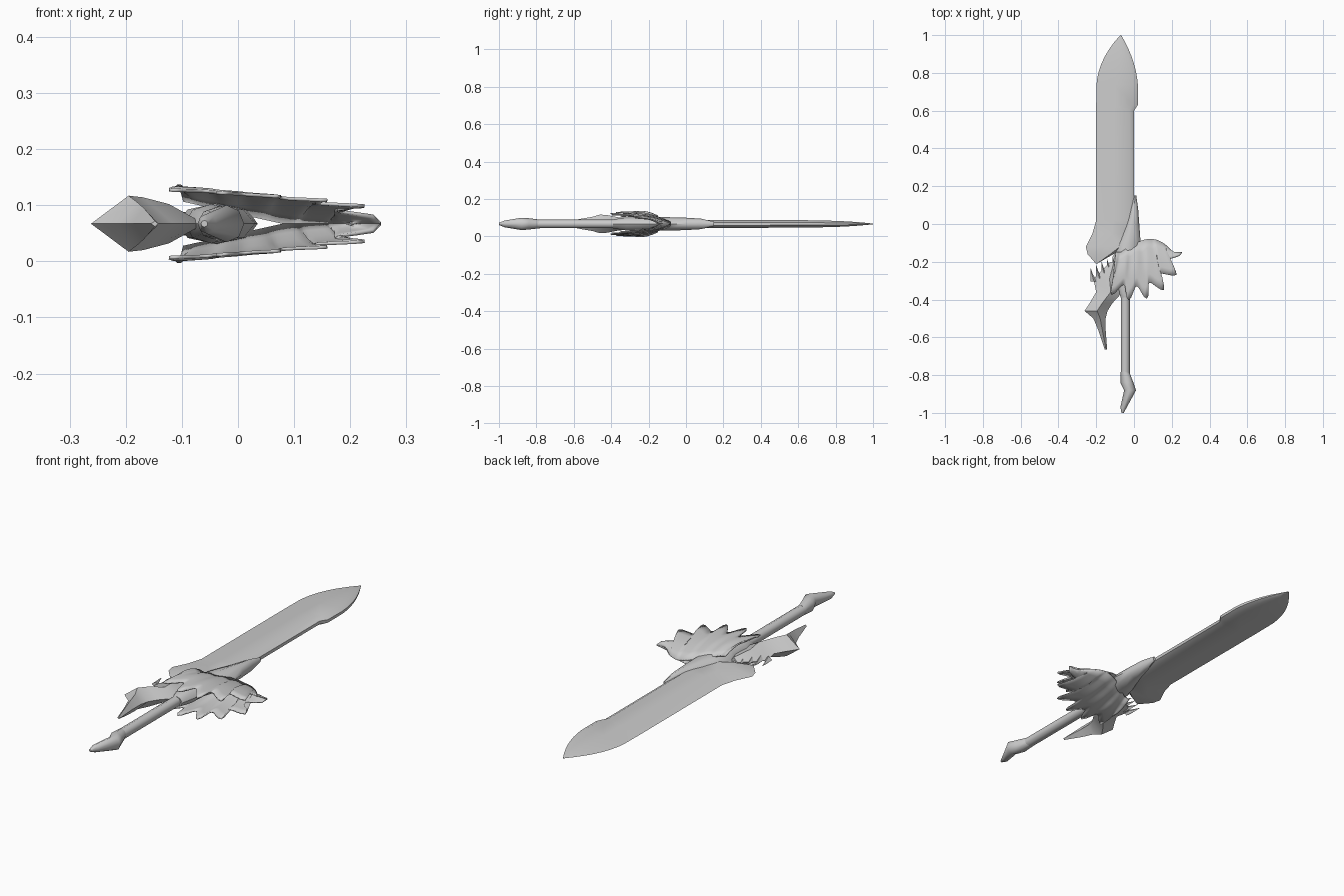
import bpy, bmesh, math
from mathutils import Vector

MIDDLE = 0.067  # height of the symmetry plane
SPIKES = 5

cube = bpy.data.objects.get("Cube")
if cube:
    bpy.data.objects.remove(cube)

grey = bpy.data.materials.new("plain grey")
grey.use_nodes = True
grey.diffuse_color = (0.6, 0.6, 0.6, 1)
grey.node_tree.nodes["Principled BSDF"].inputs["Base Color"].default_value = grey.diffuse_color


def finish(bm, name, angle):
    bmesh.ops.recalc_face_normals(bm, faces=bm.faces)
    mesh = bpy.data.meshes.new(name)
    bm.to_mesh(mesh)
    bm.free()
    mesh.materials.append(grey)
    obj = bpy.data.objects.new(name, mesh)
    bpy.context.collection.objects.link(obj)
    bpy.ops.object.select_all(action='DESELECT')
    obj.select_set(True)
    bpy.context.view_layer.objects.active = obj
    bpy.ops.object.shade_smooth_by_angle(angle=math.radians(angle))
    return obj


def bridge(bm, first, second, closed):
    """Fill the strip of quads between two rows of vertices."""
    count = len(first)
    for i in range(count if closed else count - 1):
        j = (i + 1) % count
        bm.faces.new((first[i], first[j], second[j], second[i]))


def loft(name, section, stations, angle=35):
    """Skin a cross-section along y; a station is y, left x, right x, half height."""
    bm = bmesh.new()
    rings = [[bm.verts.new((left + (right - left) * u, y, MIDDLE + half * v))
              for u, v in section] for y, left, right, half in stations]
    for first, second in zip(rings, rings[1:]):
        bridge(bm, first, second, closed=True)
    bm.faces.new(rings[0])
    bm.faces.new(rings[-1])
    return finish(bm, name, angle)


def mix(a, b, t):
    return a + (b - a) * t


# Cross-sections: four-sided diamond, eight-sided tube, single-edged blade
diamond = [(0, 0), (0.55, 1), (1, 0), (0.55, -1)]
tube = [((1 - math.cos(i * math.pi / 4)) / 2, math.sin(i * math.pi / 4)) for i in range(8)]
half_blade = [(0.45, 0.75), (0.88, 1), (1, 0.35)]
single_edge = [(0, 0)] + half_blade + [(u, -v) for u, v in reversed(half_blade)]

# Blade: curved point, then a straight body and a flared, broken foot
point = []
for step in range(8):
    t = 1 - step / 8
    point.append((mix(0.7, 1, t), mix(-0.2, -0.072, t ** 2.2),
                  mix(0.022, -0.068, t ** 2), mix(0.018, 0.002, t ** 2)))
loft("blade", single_edge, point + [
    (0.63, -0.2, 0.02, 0.02), (0.6, -0.2, 0, 0.02), (0.02, -0.2, 0, 0.022),
    (-0.05, -0.22, 0, 0.022), (-0.12, -0.255, -0.05, 0.022),
    (-0.16, -0.245, -0.11, 0.018), (-0.21, -0.202, -0.195, 0.004)])

# Guard core, sleeving the blade root and the grip
loft("guard_core", tube, [
    (0.15, 0, 0.012, 0.012), (0.08, -0.02, 0.022, 0.028), (0, -0.045, 0.028, 0.033),
    (-0.1, -0.09, 0.035, 0.036), (-0.17, -0.11, 0.03, 0.036), (-0.24, -0.08, 0, 0.036),
    (-0.32, -0.095, 0, 0.035), (-0.39, -0.07, -0.015, 0.024)], angle=50)

# Grip and hooked pommel
loft("grip", tube, [(y, -0.07, -0.022, 0.023) for y in (-0.34, -0.8)], angle=50)
loft("pommel", tube, [
    (-0.78, -0.07, -0.026, 0.023), (-0.84, -0.072, -0.003, 0.03), (-0.88, -0.052, 0.011, 0.033),
    (-0.97, -0.072, -0.038, 0.018), (-1, -0.066, -0.054, 0.006)], angle=50)

# Fang hanging beside the grip
loft("side_fang", diamond, [
    (-0.2, -0.125, -0.09, 0.02), (-0.29, -0.215, -0.06, 0.03), (-0.36, -0.2, -0.06, 0.035),
    (-0.42, -0.235, -0.115, 0.047), (-0.46, -0.262, -0.14, 0.05), (-0.5, -0.215, -0.15, 0.038),
    (-0.56, -0.19, -0.15, 0.028), (-0.665, -0.155, -0.142, 0.005)])

# Small teeth along the fang's upper edge
for tooth in range(5):
    x, y = mix(-0.23, -0.115, tooth / 4), mix(-0.235, -0.17, tooth / 4)
    loft(f"fang_tooth_{tooth + 1}", diamond, [
        (y, x, x + 0.002, 0.001), (y - 0.03, x, x + 0.012, 0.007),
        (y - 0.07, x, x + 0.034, 0.014)])


def wing_root(f):
    """Inner edge: flat on the crease at the back, then climbing over the core."""
    return Vector((0.2 - 0.27 * f, 0.07 * math.sin(math.pi * min(f, 1) ** 0.8) - 0.15,
                   0.06 * max(0, f - 0.4)))


def wing_rim(f):
    """Outer edge: a fan of spikes with scalloped webs between them."""
    angle = -math.radians(118) * f ** 0.9
    radius = 0.18 + 0.075 * abs(math.cos(math.pi * SPIKES * f)) ** 2.5
    return Vector((radius * math.cos(angle), radius * math.sin(angle) - 0.15,
                   0.06 * f ** 0.4))


def wing(name, side):
    bm = bmesh.new()
    rows = []
    for ring in range(6):
        t = ring / 5
        row = []
        for rib in range(SPIKES * 8 + 5):
            f = rib / (SPIKES * 8)
            p = wing_root(f).lerp(wing_rim(f), t)
            bulge = 0.014 * math.sin(math.pi * t) * min(1, 3 * f)
            row.append(bm.verts.new((p.x, p.y, MIDDLE + side * (p.z + bulge))))
        rows.append(row)
    for first, second in zip(rows, rows[1:]):
        bridge(bm, first, second, closed=False)
    shell = finish(bm, name, 40).modifiers.new("thickness", 'SOLIDIFY')
    shell.thickness = 0.006
    shell.offset = 0


# Wings: two shells meeting in a crease at the back and open to the front
wing("upper_wing", 1)
wing("lower_wing", -1)
